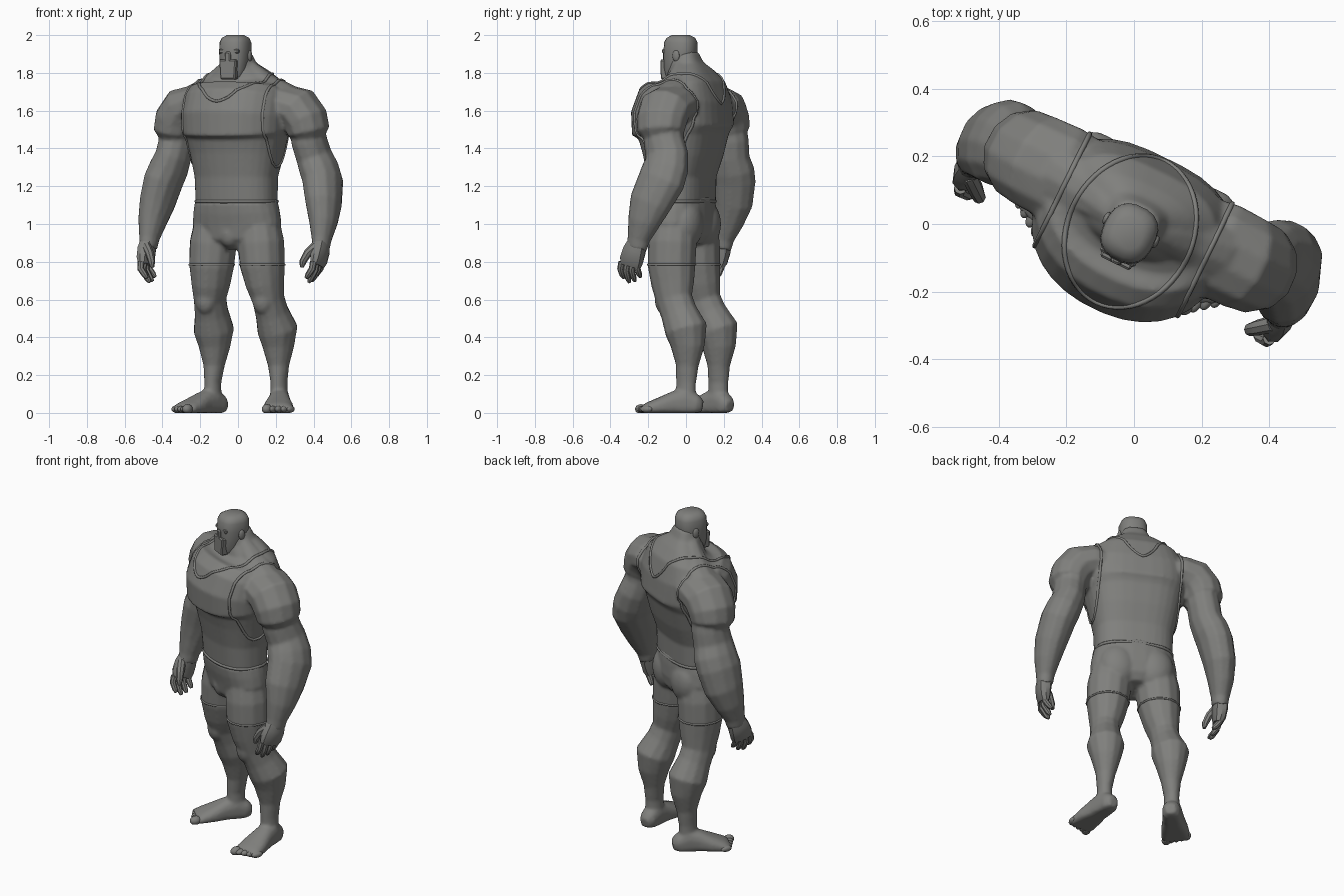
import bpy, bmesh, math
from mathutils import Vector
from mathutils.bvhtree import BVHTree

if "Cube" in bpy.data.objects:
    bpy.data.objects.remove(bpy.data.objects["Cube"])

TURN = math.radians(-26)  # the whole figure stands turned
UP, BACK = Vector((0, 0, 1)), Vector((0, 1, 0))

grey = bpy.data.materials.new("warm_grey")
grey.use_nodes = True
grey.diffuse_color = (0.215, 0.215, 0.205, 1)
grey.node_tree.nodes["Principled BSDF"].inputs["Base Color"].default_value = grey.diffuse_color


def place(name, data):
    if not data.materials:
        data.materials.append(grey)
    ob = bpy.data.objects.new(name, data)
    ob.rotation_euler.z = TURN
    bpy.context.collection.objects.link(ob)
    return ob


def finish(name, bm, sharp=40):
    for v in bm.verts:
        v.co.z = max(v.co.z, 0)
    bmesh.ops.recalc_face_normals(bm, faces=bm.faces)
    me = bpy.data.meshes.new(name)
    bm.to_mesh(me)
    bm.free()
    for p in me.polygons:
        p.use_smooth = True
    me.set_sharp_from_angle(angle=math.radians(sharp))
    return place(name, me)


def loft(name, rows, side=1, ref=BACK, sides=16, power=2.0, back=None):
    """Skin of rings (x, y, z, half width, half depth) set square to the path."""
    bm = bmesh.new()
    path = [Vector((side * r[0], r[1], r[2])) for r in rows]
    rings = []
    for i, (c, r) in enumerate(zip(path, rows)):
        t = (path[min(i + 1, len(path) - 1)] - path[max(i - 1, 0)]).normalized()
        v = (ref - t * ref.dot(t)).normalized()
        u = v.cross(t)
        ring = []
        for k in range(sides):
            a = math.tau * (k + 0.5) / sides
            ca, sa = math.cos(a), math.sin(a)
            e = 2 / (back if back and sa > 0 else power)
            p = u * math.copysign(abs(ca) ** e, ca) * r[3]
            p += v * math.copysign(abs(sa) ** e, sa) * r[4]
            ring.append(bm.verts.new(c + p))
        rings.append(ring)
    for a, b in zip(rings, rings[1:]):
        for k in range(sides):
            n = (k + 1) % sides
            bm.faces.new((a[k], a[n], b[n], b[k]))
    bm.faces.new(rings[0])
    bm.faces.new(rings[-1])
    return finish(name, bm)


def ball(name, centre, radii):
    bm = bmesh.new()
    bmesh.ops.create_icosphere(bm, subdivisions=3, radius=1)
    for v in bm.verts:
        v.co = Vector(centre) + v.co * Vector(radii)
    return finish(name, bm)


def block(name, centre, size, taper=1.0):
    bm = bmesh.new()
    bmesh.ops.create_cube(bm, size=1)
    for v in bm.verts:
        k = taper if v.co.z < 0 else 1
        v.co = Vector(centre) + v.co * Vector(size) * Vector((k, 1, 1))
    bmesh.ops.bevel(bm, geom=list(bm.edges), offset=0.006, segments=1, affect='EDGES')
    return finish(name, bm, 25)


def fuse(name, obs, passes=4):
    """Melt overlapping parts into one skin; returns it as a search tree."""
    bm = bmesh.new()
    for ob in obs:
        bm.from_mesh(ob.data)
        bpy.data.objects.remove(ob)
    raw = finish(name + "_raw", bm)
    mod = raw.modifiers.new("melt", 'REMESH')
    mod.mode, mod.voxel_size = 'VOXEL', 0.01
    soft = raw.modifiers.new("soften", 'SMOOTH')
    soft.factor, soft.iterations = 0.5, passes
    deps = bpy.context.evaluated_depsgraph_get()
    me = bpy.data.meshes.new_from_object(raw.evaluated_get(deps))
    bpy.data.objects.remove(raw)
    me.name = name
    bm = bmesh.new()
    bm.from_mesh(me)
    tree = BVHTree.FromBMesh(bm)
    finish(name, bm, 50)
    return tree


def trim(name, rays, tree, thick):
    """Raised edging laid where the rays meet the surface."""
    hits = [tree.ray_cast(o, d)[0] for o, d in rays]
    pts = [h for h in hits if h]
    cu = bpy.data.curves.new(name, 'CURVE')
    cu.dimensions = '3D'
    cu.bevel_depth = thick
    cu.bevel_resolution = 1
    sp = cu.splines.new('POLY')
    sp.points.add(len(pts) - 1)
    for p, h in zip(sp.points, pts):
        p.co = (*h, 1)
    sp.use_cyclic_u = True
    place(name, cu)


def around(centre, a, b, n=40):
    c = Vector(centre)
    dirs = [a * math.cos(math.tau * k / n) + b * math.sin(math.tau * k / n) for k in range(n)]
    return [(c + d, -d) for d in dirs]


# Trunk: shorts below the waist, vest above, neck on top
shorts = [(.88, 0, .08, .09), (.93, -.01, .2, .13), (1.0, -.01, .25, .142),
          (1.07, -.018, .24, .15), (1.13, -.025, .226, .152)]
vest = [(1.11, -.025, .222, .148), (1.25, -.03, .225, .157), (1.37, -.025, .25, .19),
        (1.465, -.022, .272, .215), (1.487, -.033, .285, .242), (1.56, -.03, .292, .252),
        (1.64, -.008, .29, .235), (1.70, .018, .275, .198), (1.75, .025, .23, .15),
        (1.79, .015, .165, .112), (1.84, 0, .095, .085), (1.9, -.01, .07, .07)]
lower = [loft("hips", [(0, y, z, a, b) for z, y, a, b in shorts], sides=24, power=2.2),
         ball("shorts_front", (0, -.1, .95), (.06, .05, .075))]
upper = [loft("vest", [(0, y, z, a, b) for z, y, a, b in vest], sides=32, power=2.2, back=2.8)]

# Head with beard, brow and nose
skull = [(1.77, -.055, .055, .058), (1.81, -.045, .07, .075), (1.87, -.035, .077, .085),
         (1.91, -.032, .08, .088), (1.96, -.03, .078, .086), (1.985, -.03, .068, .074),
         (2.0, -.03, .042, .046)]
loft("head", [(0, y, z, a, b) for z, y, a, b in skull], sides=20, power=2.5)
block("beard", (0, -.095, 1.818), (.1, .07, .104), .85)
block("brow", (0, -.098, 1.915), (.115, .036, .024))
block("nose", (0, -.11, 1.885), (.028, .04, .055), 1.3)

for s, label in ((1, "left"), (-1, "right")):
    ball(label + "_ear", (s * .08, -.02, 1.89), (.01, .02, .03))
    lower.append(ball("buttock", (s * .105, .055, 1.0), (.11, .085, .13)))
    upper.append(loft("neck_muscle", [(.04, -.01, 1.86, .03, .03), (.09, .01, 1.8, .05, .055),
                 (.18, .03, 1.735, .05, .08), (.28, .04, 1.69, .05, .08)], s, sides=10))

    # Arm: deltoid cap, then upper arm and forearm; elbows swing slightly
    e = .018 * s
    upper.append(loft("deltoid", [(.19, .04, 1.61, .1, .14), (.26, .04, 1.628, .112, .15),
                 (.335, .04, 1.605, .125, .146), (.378, .042, 1.55, .12, .14),
                 (.394, .045, 1.49, .112, .13), (.396, .05, 1.465, .085, .1)], s, sides=12))
    upper.append(loft("arm", [(.375, .05, 1.55, .09, .11), (.39, .06, 1.44, .094, .112),
                 (.405, .068 + e, 1.36, .094, .118), (.435, .07 + e, 1.29, .102, .13),
                 (.46, .062 + e, 1.23, .102, .133), (.49, .028, 1.11, .092, .118),
                 (.504, -.003, 1.01, .074, .09), (.508, -.032, .92, .052, .062),
                 (.508, -.042, .87, .046, .058)], s, sides=12))

    # Hand: palm, four fingers and thumb
    loft(label + "_palm", [(.508, -.034, .91, .042, .05), (.512, -.054, .86, .042, .064),
         (.51, -.072, .81, .036, .068), (.505, -.08, .78, .026, .06)], s, sides=10, power=2.6)
    for i, reach in enumerate((.075, .095, .09, .07)):
        y = -.13 + i * .033
        loft(f"{label}_finger_{i + 1}", [(.508, y, .8, .019, .018),
             (.505, y - .01, .8 - reach * .5, .018, .017),
             (.48, y - .01, .8 - reach * .95, .016, .015),
             (.468, y - .008, .8 - reach * 1.15, .009, .009)], s, sides=8)
    loft(label + "_thumb", [(.5, -.085, .885, .025, .025), (.465, -.113, .845, .022, .024),
         (.445, -.13, .8, .019, .02), (.44, -.132, .77, .01, .011)], s, sides=8)

    # Leg: thigh, knee and calf in one skin
    lower.append(loft("leg", [(.125, -.01, 1.03, .11, .115), (.14, -.012, .9, .126, .132),
                 (.15, -.012, .78, .12, .13), (.16, 0, .68, .102, .117),
                 (.172, .015, .6, .084, .1), (.178, .045, .53, .088, .1),
                 (.188, .093, .44, .108, .116), (.188, .102, .35, .084, .092),
                 (.19, .1, .25, .056, .062), (.195, .095, .16, .043, .056),
                 (.195, .095, .07, .045, .055)], s, sides=12))
    lower.append(ball("kneecap", (s * .168, -.047, .6), (.056, .048, .08)))

    # Foot turned outward, with five toes
    turn = math.radians(22 + 2 * s)
    ahead = Vector((math.sin(turn) * s, -math.cos(turn), 0))
    out = Vector((math.cos(turn) * s, math.sin(turn), 0))
    ankle = Vector((.198 * s, .095, 0))
    rows = []
    for t, w, z, h in ((-.09, .03, .035, .03), (-.06, .05, .04, .055), (0, .056, .055, .08),
                       (.06, .062, .05, .066), (.13, .077, .035, .05), (.2, .083, .02, .036),
                       (.23, .078, .012, .024)):
        p = ankle + ahead * t
        rows.append((p.x, p.y, z, w, h))
    lower.append(loft("foot", rows, 1, UP, 14, 2.4))
    for i in range(5):
        p = ankle + ahead * (.238 - .008 * i) + out * (-.058 + .031 * i)
        r = .026 if i == 0 else .018
        ball(f"{label}_toe_{i + 1}", (p.x, p.y, .02), (r, .034, r))

legs = fuse("shorts_and_legs", lower)
skin = fuse("vest_and_arms", upper, 3)

# Edging: neckline, armholes, waist and shorts hems
loop = [math.tau * k / 56 for k in range(56)]
trim("neckline", [(Vector((.185 * math.cos(a), -.025 + .232 * math.sin(a), 3)), -UP)
                  for a in loop], skin, .008)
trim("waistband", around((0, -.025, 1.12), Vector((1, 0, 0)) * .3, BACK * .3), skin, .009)
for s, label in ((1, "left"), (-1, "right")):
    trim(label + "_armhole", around((s * .235, .01, 1.56), BACK, UP), skin, .008)
    trim(label + "_shorts_hem", around((s * .15, -.012, .785), Vector((.16, 0, 0)),
         BACK * .16), legs, .006)
